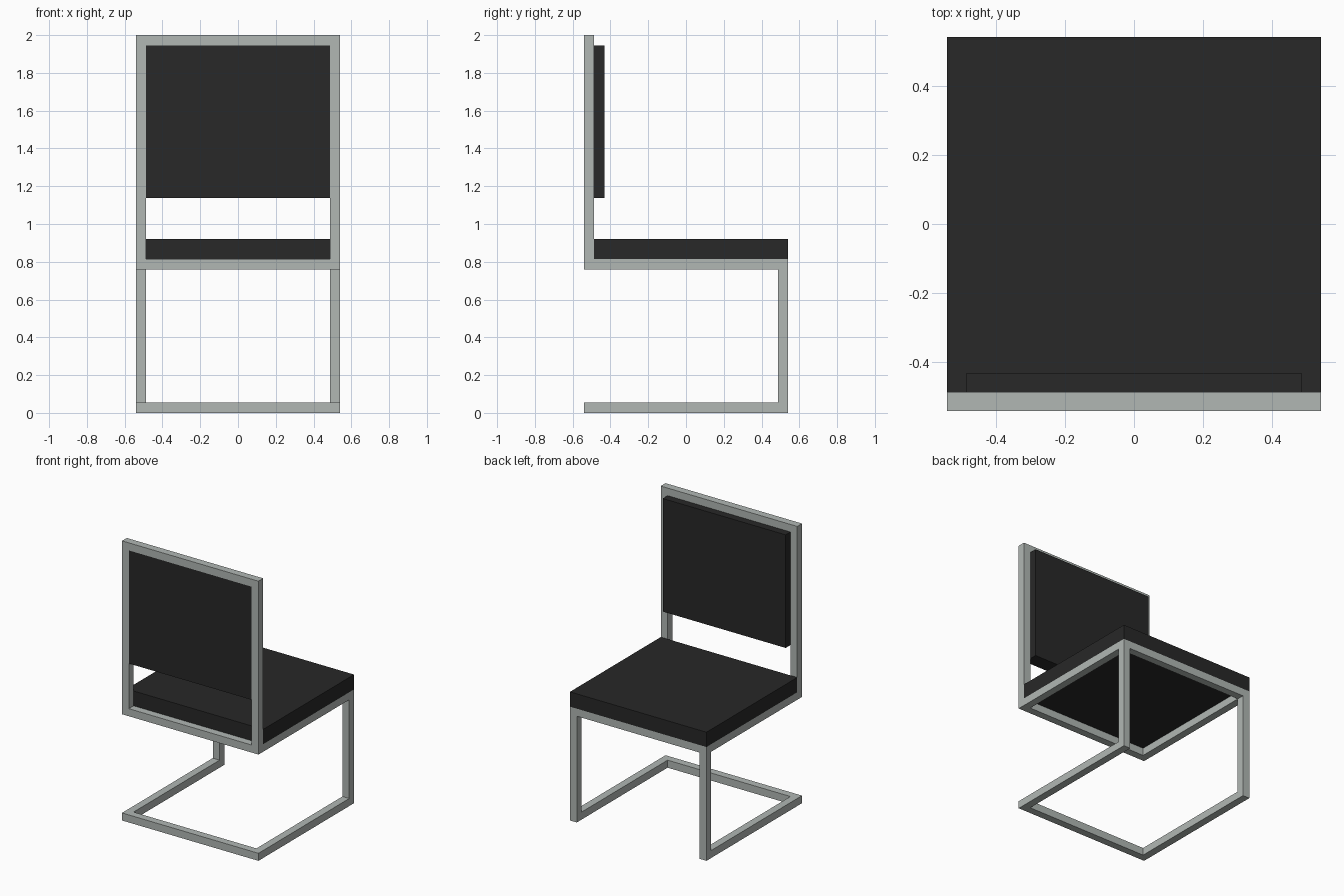
import bpy, bmesh

if "Cube" in bpy.data.objects:
    bpy.data.objects.remove(bpy.data.objects["Cube"])

H, T = 0.54, 0.054        # half width / depth of the chair, tube thickness
I = H - T                 # inner edge of the tubes
SEAT_LO, SEAT_HI, TOP = 0.76, 0.814, 2.0


def material(name, rgb):
    m = bpy.data.materials.new(name)
    m.diffuse_color = (*rgb, 1.0)
    m.use_nodes = True
    m.node_tree.nodes["Principled BSDF"].inputs["Base Color"].default_value = m.diffuse_color
    return m


steel = material("grey steel", (0.44, 0.475, 0.456))
black = material("black upholstery", (0.021, 0.021, 0.021))


def prism(name, outline, x0, x1, mat):
    """Extrude a (y, z) outline along x."""
    bm = bmesh.new()
    face = bm.faces.new([bm.verts.new((x0, y, z)) for y, z in outline])
    ext = bmesh.ops.extrude_face_region(bm, geom=[face])["geom"]
    verts = [g for g in ext if isinstance(g, bmesh.types.BMVert)]
    bmesh.ops.translate(bm, verts=verts, vec=(x1 - x0, 0, 0))
    bmesh.ops.recalc_face_normals(bm, faces=bm.faces)
    mesh = bpy.data.meshes.new(name)
    bm.to_mesh(mesh)
    bm.free()
    mesh.materials.append(mat)
    ob = bpy.data.objects.new(name, mesh)
    bpy.context.collection.objects.link(ob)
    return ob


def box(name, x, y, z, mat):
    outline = [(y[0], z[0]), (y[1], z[0]), (y[1], z[1]), (y[0], z[1])]
    return prism(name, outline, -x, x, mat)


# Cantilever side frame: floor runner, leg, seat rail and back post in one bend
side = [(-H, 0), (H, 0), (H, SEAT_HI), (-I, SEAT_HI), (-I, TOP), (-H, TOP),
        (-H, SEAT_LO), (I, SEAT_LO), (I, T), (-H, T)]
frame = prism("side_frames", side, I, H, steel)
frame.modifiers.new("mirror", 'MIRROR').use_axis = (True, False, False)

# Crossbars joining the two side frames
for name, y0, z0 in (("floor_crossbar", -H, 0),
                     ("seat_crossbar_back", -H, SEAT_LO),
                     ("seat_crossbar_leg_side", I, SEAT_LO),
                     ("top_crossbar", -H, TOP - T)):
    box(name, I, (y0, y0 + T), (z0, z0 + T), steel)

# Cushions: the back one fills the frame opening and stands proud on the seat side
box("seat_cushion", H, (-I, H), (SEAT_HI, 0.92), black)
box("back_cushion", I, (-H, -I + T), (1.137, TOP - T), black)
